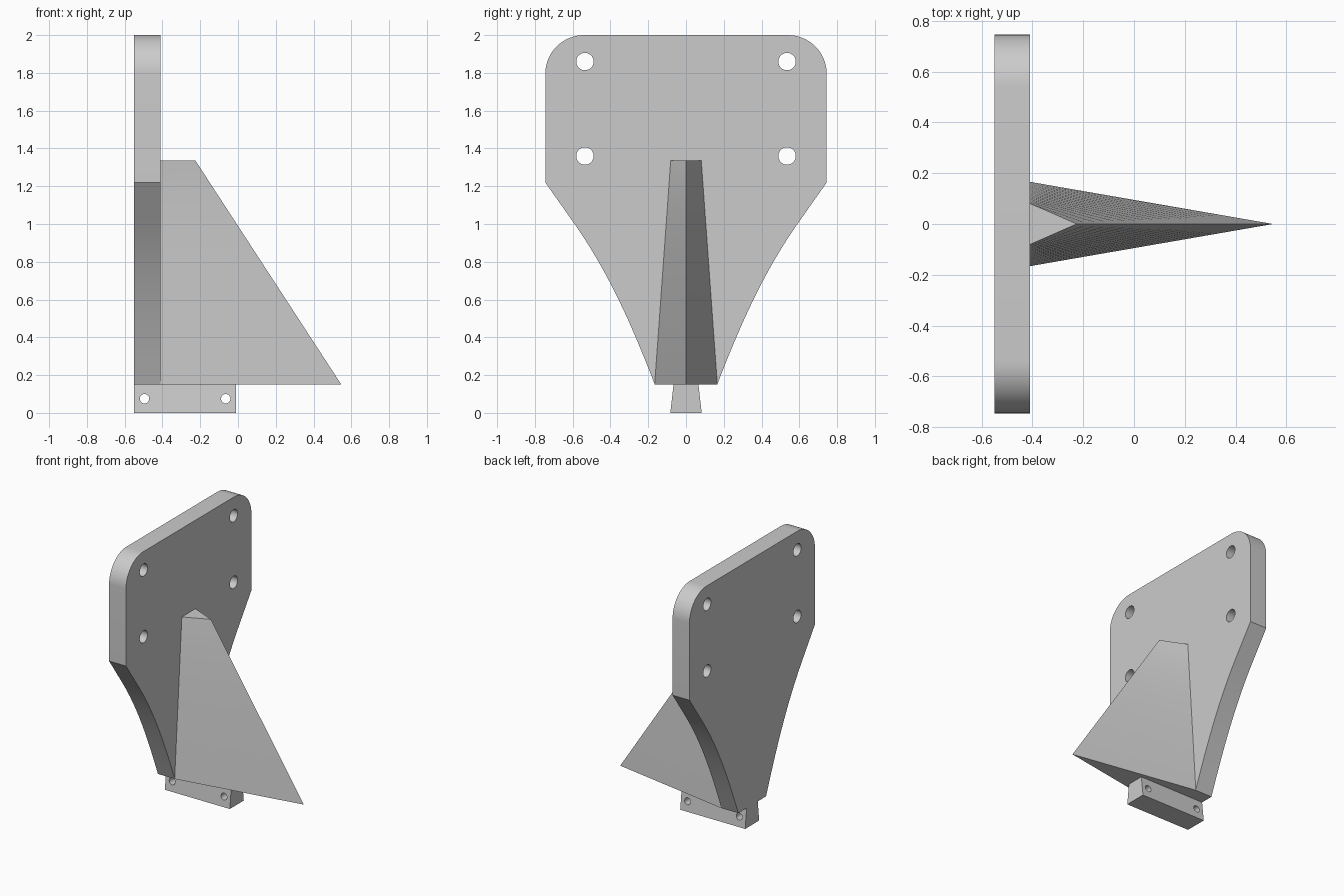
import bpy, bmesh, math
from mathutils import Vector
from mathutils.geometry import interpolate_bezier

cube = bpy.data.objects.get("Cube")
if cube:
    bpy.data.objects.remove(cube, do_unlink=True)

grey = bpy.data.materials.new("light grey")
grey.use_nodes = True
COLOUR = (0.6, 0.6, 0.6, 1)
grey.diffuse_color = COLOUR
grey.node_tree.nodes["Principled BSDF"].inputs["Base Color"].default_value = COLOUR


def loft(name, sections):
    """Skin a stack of matching closed cross-sections and cap both ends."""
    bm = bmesh.new()
    rings = [[bm.verts.new(p) for p in s] for s in sections]
    n = len(rings[0])
    for low, high in zip(rings, rings[1:]):
        for i in range(n):
            j = (i + 1) % n
            bm.faces.new((low[i], low[j], high[j], high[i]))
    bm.faces.new(rings[0])
    bm.faces.new(rings[-1])
    bmesh.ops.recalc_face_normals(bm, faces=bm.faces)
    mesh = bpy.data.meshes.new(name)
    bm.to_mesh(mesh)
    bm.free()
    mesh.materials.append(grey)
    obj = bpy.data.objects.new(name, mesh)
    bpy.context.collection.objects.link(obj)
    return obj


def prism(name, profile, x0, x1):
    """Extrude a (y, z) profile along x."""
    return loft(name, [[(x, y, z) for y, z in profile] for x in (x0, x1)])


def drill(obj, centre, radius, axis):
    """Cut a round through hole along the given axis."""
    turn = (0, math.pi / 2, 0) if axis == "x" else (math.pi / 2, 0, 0)
    bpy.ops.mesh.primitive_cylinder_add(vertices=32, radius=radius, depth=0.5,
                                        location=centre, rotation=turn)
    cutter = bpy.context.object
    cutter.name = "hole_cutter"
    cutter.hide_render = True
    cutter.data.materials.append(grey)
    mod = obj.modifiers.new("hole", "BOOLEAN")
    mod.operation = "DIFFERENCE"
    mod.solver = "EXACT"
    mod.object = cutter
    select(obj)
    bpy.ops.object.modifier_apply(modifier=mod.name)
    bpy.data.objects.remove(cutter, do_unlink=True)


def select(obj):
    bpy.ops.object.select_all(action="DESELECT")
    obj.select_set(True)
    bpy.context.view_layer.objects.active = obj


BACK, FACE, BASE = -0.55, -0.41, 0.15

# Mounting plate: rounded top corners, sides sweeping in to a narrow foot
flank = [tuple(p)[:2] for p in interpolate_bezier(
    Vector((0.165, BASE)), Vector((0.265, 0.405)),
    Vector((0.39, 0.716)), Vector((0.59, 1.0)), 20)]
R = 0.205
corner = [(0.745 - R + R * math.cos(a), 2 - R + R * math.sin(a))
          for a in (math.pi / 2 * i / 16 for i in range(17))]
half = flank + [(0.745, 1.22)] + corner
plate = prism("mounting_plate", half + [(-y, z) for y, z in reversed(half)], BACK, FACE)
for y in (-0.535, 0.535):
    for z in (1.36, 1.86):
        drill(plate, ((BACK + FACE) / 2, y, z), 0.046, "x")

# Tapering triangular rib
bottom = [Vector(p) for p in ((FACE, -0.166, BASE), (0.547, 0, BASE), (FACE, 0.166, BASE))]
top = [Vector(p) for p in ((FACE, -0.081, 1.335), (-0.225, 0, 1.335), (FACE, 0.081, 1.335))]
STEPS = 16
rib = loft("support_rib", [[a.lerp(b, i / STEPS) for a, b in zip(bottom, top)]
                           for i in range(STEPS + 1)])

# Dovetail tab under the plate
tab = prism("dovetail_tab", [(-0.083, 0), (0.083, 0), (0.066, BASE), (-0.066, BASE)], BACK, -0.01)
for x in (-0.495, -0.065):
    drill(tab, (x, 0, 0.075), 0.025, "y")

for obj in (plate, rib, tab):
    select(obj)
    bpy.ops.object.shade_smooth_by_angle(angle=math.radians(30))
